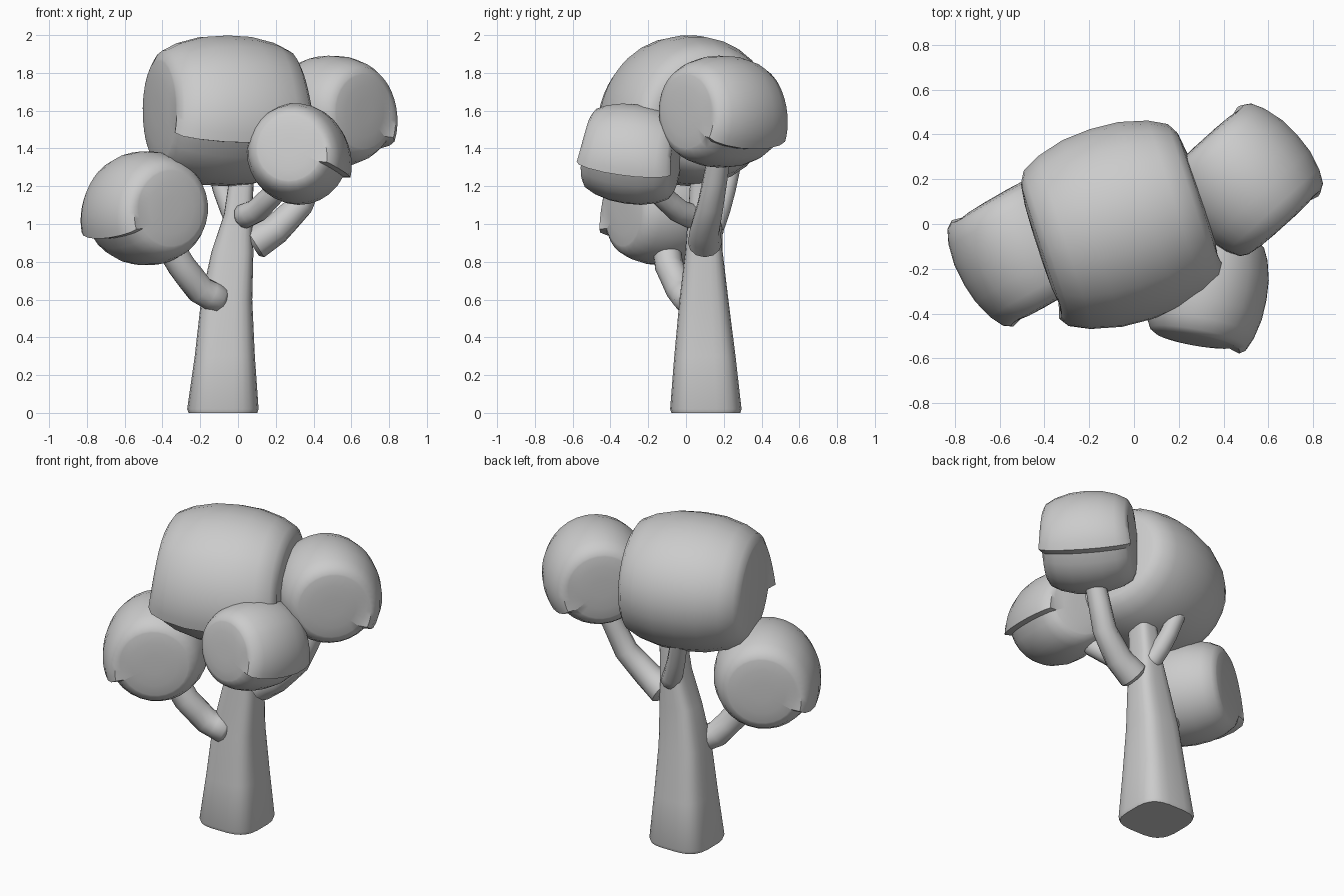
import bpy
import bmesh
from math import sin, cos, radians, pi
from mathutils import Vector, Matrix

if "Cube" in bpy.data.objects:
    bpy.data.objects.remove(bpy.data.objects["Cube"], do_unlink=True)

grey = bpy.data.materials.new("plain_grey")
grey.use_nodes = True
grey.diffuse_color = (0.6, 0.6, 0.6, 1)
grey.node_tree.nodes["Principled BSDF"].inputs["Base Color"].default_value = (0.6, 0.6, 0.6, 1)


def loft(name, rings, angle=40):
    """Bridge a list of equal-sized closed rings and cap both ends."""
    bm = bmesh.new()
    loops = [[bm.verts.new(p) for p in ring] for ring in rings]
    n = len(loops[0])
    for a, b in zip(loops, loops[1:]):
        for i in range(n):
            j = (i + 1) % n
            bm.faces.new((a[i], a[j], b[j], b[i]))
    bm.faces.new(loops[0])
    bm.faces.new(loops[-1])
    bmesh.ops.recalc_face_normals(bm, faces=bm.faces)
    mesh = bpy.data.meshes.new(name)
    bm.to_mesh(mesh)
    bm.free()
    mesh.materials.append(grey)
    obj = bpy.data.objects.new(name, mesh)
    bpy.context.collection.objects.link(obj)
    bpy.ops.object.select_all(action='DESELECT')
    obj.select_set(True)
    bpy.context.view_layer.objects.active = obj
    bpy.ops.object.shade_smooth_by_angle(angle=radians(angle))
    return obj


def rounded(t, power):
    """Point on a superellipse: power 1 is a circle, lower is squarer."""
    c, s = cos(t), sin(t)
    return (abs(c) ** power * (1 if c > 0 else -1),
            abs(s) ** power * (1 if s > 0 else -1))


# Trunk: rounded-square sections, x, y, z, half width, half depth
TRUNK = [(-.08, .105, 0, .183, .183), (-.08, .105, .02, .19, .19),
         (-.07, .1, .3, .16, .163), (-.06, .095, .6, .136, .13),
         (-.03, .095, .85, .112, .1), (0, .1, 1.05, .075, .09),
         (.03, .1, 1.35, .06, .07)]
SIDES = 24
trunk_rings = []
for x, y, z, hx, hy in TRUNK:
    ring = []
    for i in range(SIDES):
        u, v = rounded((i + .5) * 2 * pi / SIDES, .6)
        ring.append((x + hx * u, y + hy * v, z))
    trunk_rings.append(ring)
loft("trunk", trunk_rings)


def branch(name, points, r0, r1):
    """Tapered limb through four points, with rounded ends."""
    pts = [Vector(p) for p in points]
    a, b, c, d = pts
    path = [a, (a + b) / 2, b, (b + c) / 2, c, (c + d) / 2, d]
    rings = []
    last = len(path) - 1
    for k, p in enumerate(path):
        way = path[min(k + 1, last)] - path[max(k - 1, 0)]
        frame = way.to_track_quat('Z', 'Y')
        r = r0 + (r1 - r0) * k / last
        if k == 0:
            tip = [frame @ Vector((r * .75 * cos(i * pi / 6), r * .75 * sin(i * pi / 6), -.02))
                   for i in range(12)]
            rings.append([p + t for t in tip])
        rings.append([p + frame @ Vector((r * cos(i * pi / 6), r * sin(i * pi / 6), 0))
                      for i in range(12)])
    loft(name, rings, 50)


branch("right_branch", [(-.1, .01, .6), (-.2, -.03, .65), (-.3, -.09, .78), (-.42, -.12, .98)], .078, .075)
branch("left_branch", [(.09, .1, .9), (.2, .1, .97), (.33, .13, 1.1), (.45, .18, 1.38)], .09, .06)
branch("front_branch", [(.03, .03, 1.04), (.1, -.04, 1.07), (.19, -.14, 1.16), (.28, -.21, 1.3)], .067, .055)
branch("back_branch", [(0, .15, 1.0), (-.04, .18, 1.08), (-.08, .21, 1.18), (-.13, .25, 1.35)], .06, .05)

# Leaf clump outline from the flat end to the middle: radius, axial position
HALF = [(.2, 1), (.45, .99), (.66, .96), (.69, .95), (.8, .88), (.9, .67), (.98, .34)]
OUTLINE = HALF + [(1, 0)] + [(r, -a) for r, a in reversed(HALF)]


def clump(name, centre, facing, size, drop, tilt=0):
    """Barrel of leaves with an overhanging lip on the side it faces.
    size is half depth, half length, half height; drop is the lip angle."""
    fade = 45
    lip = [-drop + (fade + drop) * i / 9 for i in range(10)]
    rest = [fade + (360 - drop - fade) * i / 22 for i in range(1, 23)]
    steps = [(t, True) for t in lip] + [(t, False) for t in rest]
    turn = Matrix.Rotation(radians(facing), 3, 'Z') @ Matrix.Rotation(radians(tilt), 3, 'X')
    rings = []
    for r, a in OUTLINE:
        ring = []
        for t, in_lip in steps:
            n, z, along = r * cos(radians(t)), r * sin(radians(t)), a
            if in_lip and r > .68:
                s = ((fade - t) / (fade + drop)) ** 2
                n += .15 * s
                along *= 1 + .07 * s
            ring.append(Vector(centre) + turn @ Vector((n * size[0], along * size[1], z * size[2])))
        rings.append(ring)
    loft(name, rings)


clump("top_leaves", (-.065, .015, 1.6), -72, (.43, .385, .4), 25)
clump("left_leaves", (.495, .19, 1.595), 42, (.3, .265, .297), 42)
clump("right_leaves", (-.485, -.11, 1.083), 210, (.3, .27, .303), 32)
clump("front_leaves", (.315, -.285, 1.37), -10, (.262, .25, .265), 25, -8)
